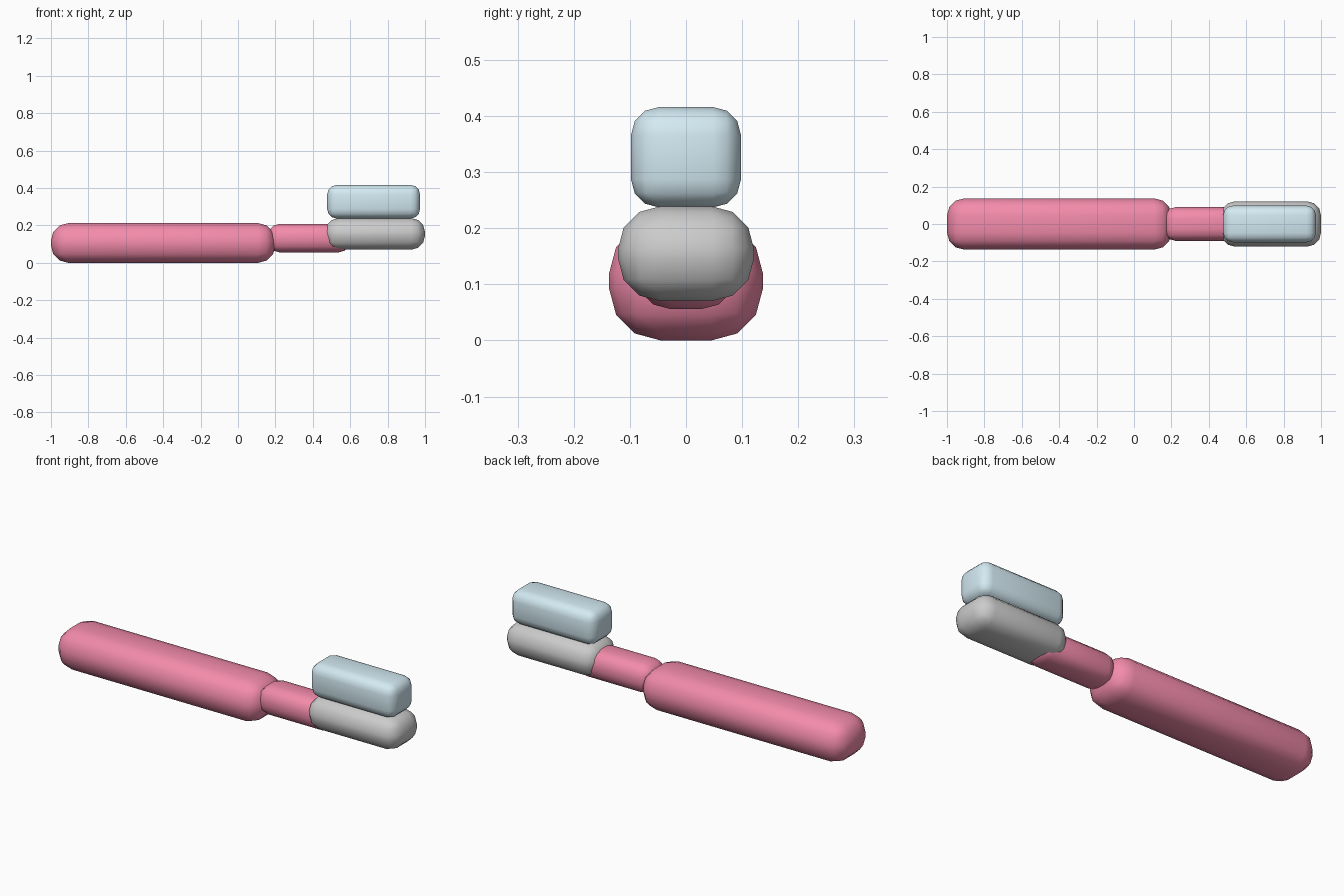
import bpy, math

if "Cube" in bpy.data.objects:
    bpy.data.objects.remove(bpy.data.objects["Cube"])

def material(name, rgb):
    m = bpy.data.materials.new(name)
    m.diffuse_color = (*rgb, 1)
    m.use_nodes = True
    m.node_tree.nodes["Principled BSDF"].inputs["Base Color"].default_value = m.diffuse_color
    return m

pink = material("pink_plastic", (0.90, 0.26, 0.41))
blue = material("pale_blue_bristle", (0.65, 0.82, 0.89))

def rounded_box(name, x, y, z, radius, mat=None):
    """Box between x and z limits, half width y, with rounded edges."""
    bpy.ops.mesh.primitive_cube_add(
        size=1, location=((x[0] + x[1]) / 2, 0, (z[0] + z[1]) / 2))
    ob = bpy.context.object
    ob.name = name
    ob.scale = (x[1] - x[0], 2 * y, z[1] - z[0])
    bpy.ops.object.transform_apply(location=False, rotation=False, scale=True)
    bevel = ob.modifiers.new("rounding", "BEVEL")
    bevel.width = radius
    bevel.segments = 3
    bpy.ops.object.modifier_apply(modifier=bevel.name)
    bpy.ops.object.shade_smooth_by_angle(angle=math.radians(40))
    if mat:
        ob.data.materials.append(mat)
    return ob

# Thick grip and thinner neck
rounded_box("handle", (-1.0, 0.2), 0.137, (0, 0.212), 0.092, pink)
rounded_box("neck", (0.16, 0.6), 0.09, (0.056, 0.208), 0.062, pink)
# Brush head plate and bristle block
rounded_box("head", (0.465, 1.0), 0.121, (0.07, 0.239), 0.075)
rounded_box("bristles", (0.477, 0.973), 0.098, (0.237, 0.416), 0.05, blue)
